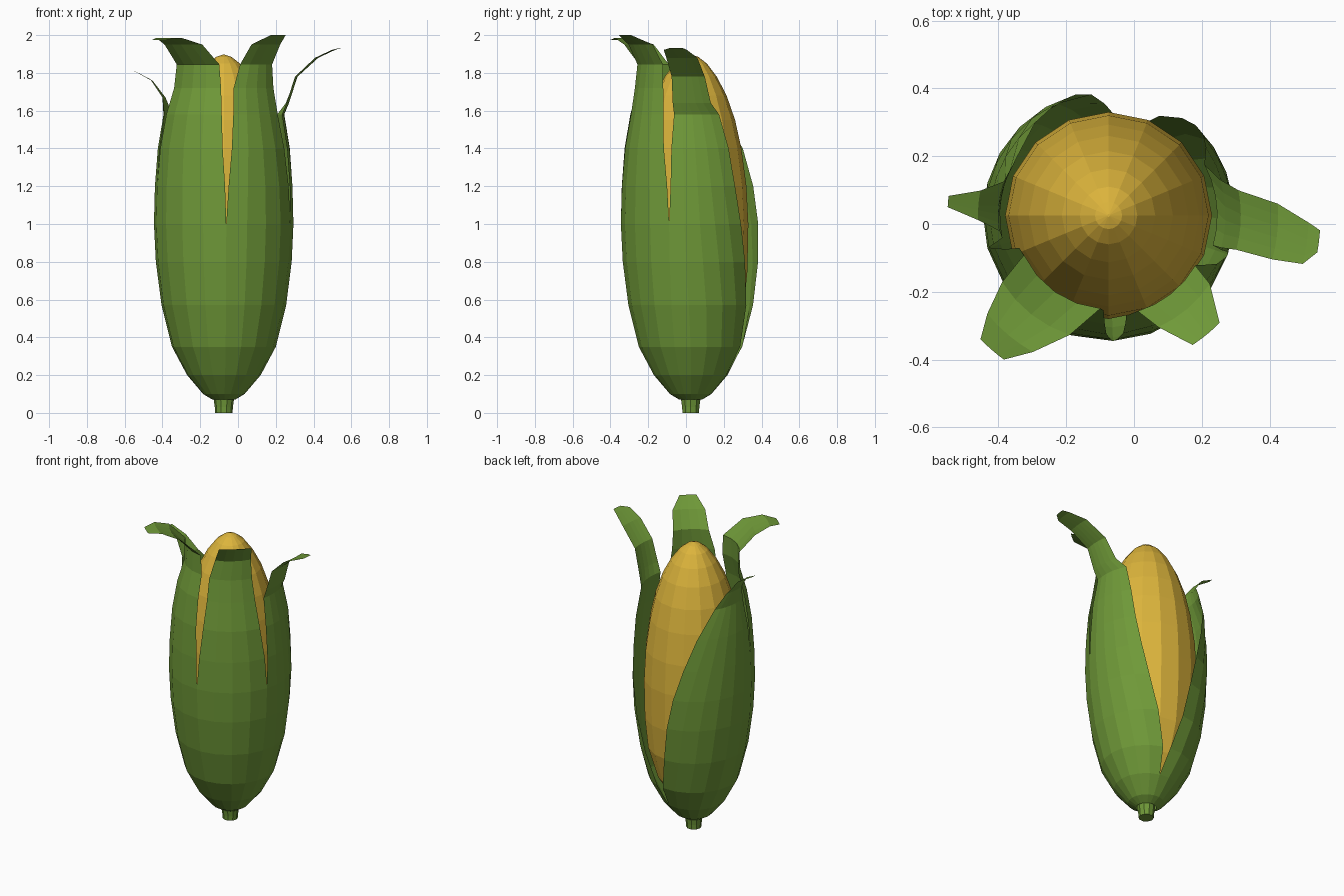
import bpy, bmesh, math
from math import radians, cos, sin

if "Cube" in bpy.data.objects:
    bpy.data.objects.remove(bpy.data.objects["Cube"])

CX, CY = -0.075, 0.025          # axis of the cob


def material(name, rgb):
    m = bpy.data.materials.new(name)
    m.diffuse_color = (*rgb, 1.0)
    m.use_nodes = True
    m.node_tree.nodes["Principled BSDF"].inputs["Base Color"].default_value = m.diffuse_color
    return m


GREEN = material("husk green", (0.16, 0.32, 0.04))
YELLOW = material("kernel yellow", (0.72, 0.46, 0.045))


def finish(name, bm, mat):
    me = bpy.data.meshes.new(name)
    bm.to_mesh(me)
    bm.free()
    me.materials.append(mat)
    ob = bpy.data.objects.new(name, me)
    bpy.context.collection.objects.link(ob)
    return ob


def polar(bm, r, deg, z):
    a = radians(deg)
    return bm.verts.new((CX + r * cos(a), CY + r * sin(a), z))


def lathe(name, profile, sides, mat):
    """Closed solid of revolution from (z, radius) points."""
    bm = bmesh.new()
    rings = [[polar(bm, r, 360 * i / sides, z) for i in range(sides)] for z, r in profile]
    for a, b in zip(rings, rings[1:]):
        for i in range(sides):
            j = (i + 1) % sides
            bm.faces.new((a[i], a[j], b[j], b[i]))
    bm.faces.new(rings[0][::-1])
    bm.faces.new(rings[-1])
    return finish(name, bm, mat)


def leaf(name, rows, cols):
    """Curved sheet; each row is (z, radius, start angle, end angle)."""
    bm = bmesh.new()
    grid = [[polar(bm, r, a0 + (a1 - a0) * i / cols, z) for i in range(cols + 1)]
            for z, r, a0, a1 in rows]
    for a, b in zip(grid, grid[1:]):
        for i in range(cols):
            bm.faces.new((a[i], a[i + 1], b[i + 1], b[i]))
    return finish(name, bm, GREEN)


# Yellow cob and its short stem
lathe("cob", [(0.12, 0.05), (0.2, 0.13), (0.35, 0.22), (0.55, 0.28), (0.75, 0.3),
              (1.0, 0.305), (1.2, 0.295), (1.4, 0.268), (1.55, 0.235), (1.68, 0.19),
              (1.78, 0.138), (1.85, 0.085), (1.885, 0.04), (1.897, 0.004)], 16, YELLOW)
lathe("stem", [(0, 0.046), (0.03, 0.048), (0.08, 0.055)], 10, GREEN)

# Shared husk profile below the flared tips
HUSK = [(0.07, 0.06), (0.1, 0.11), (0.2, 0.195), (0.35, 0.275), (0.57, 0.33),
        (0.8, 0.36), (1.0, 0.37), (1.2, 0.365), (1.4, 0.35), (1.58, 0.32)]


def husk_leaf(name, starts, ends, tip, cols):
    rows = [(z, r, a, b) for (z, r), a, b in zip(HUSK, starts, ends)]
    return leaf(name, rows + tip, cols)


husk_leaf("front_right_leaf",
          [-88] * 7 + [-86, -83, -81], [-18] * 7 + [-20, -24, -27],
          [(1.72, 0.3, -80, -29), (1.845, 0.295, -73, -30),
           (1.95, 0.36, -66, -34), (2.0, 0.455, -57, -44)], 4)
husk_leaf("front_left_leaf",
          [-165] * 8 + [-164, -162], [-88] * 7 + [-89, -91, -92],
          [(1.72, 0.28, -160, -93), (1.845, 0.275, -155, -95),
           (1.95, 0.37, -148, -108), (1.985, 0.46, -141, -119),
           (1.975, 0.525, -136, -126)], 4)
husk_leaf("right_leaf",
          [-18] * 7 + [-17, -17, -16],
          [75, 75, 75, 72, 63, 53, 46, 40, 35, 28],
          [(1.64, 0.345, -16, 18), (1.78, 0.39, -15, 11), (1.88, 0.5, -15, 4),
           (1.922, 0.59, -14, -2), (1.932, 0.625, -10, -4)], 5)
husk_leaf("left_leaf",
          [75, 75, 75, 82, 92, 98, 105, 115, 128, 148],
          [195] * 8 + [194, 192],
          [(1.67, 0.325, 162, 188), (1.76, 0.385, 169, 182),
           (1.81, 0.475, 173, 177)], 6)
